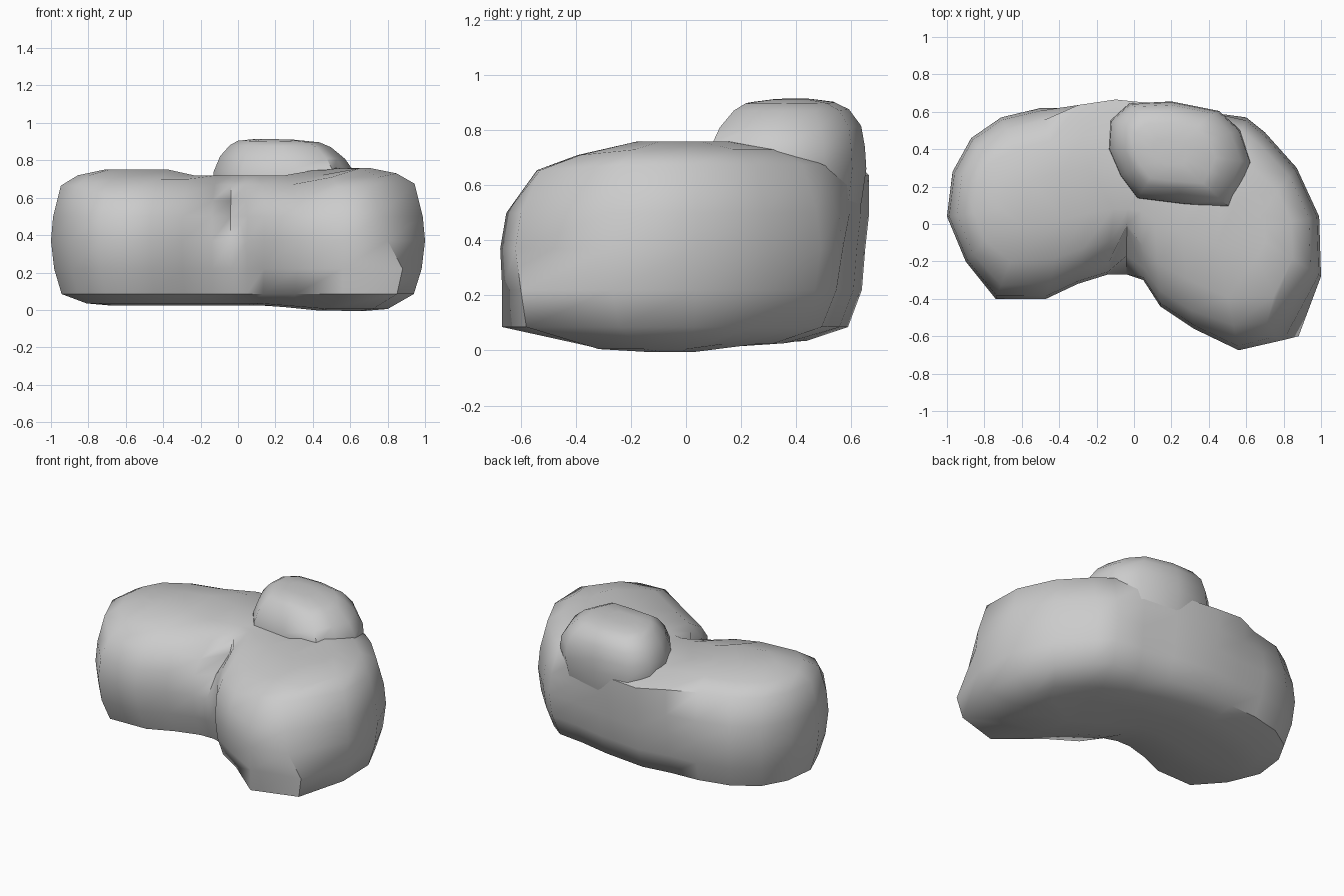
import bpy, bmesh, math
from mathutils import Vector

if "Cube" in bpy.data.objects:
    bpy.data.objects.remove(bpy.data.objects["Cube"])


def loft(name, rings):
    """Skin a stack of equal-length rings and cap both ends."""
    bm = bmesh.new()
    loops = [[bm.verts.new(p) for p in ring] for ring in rings]
    n = len(loops[0])
    for a, b in zip(loops, loops[1:]):
        for i in range(n):
            j = (i + 1) % n
            bm.faces.new((a[i], a[j], b[j], b[i]))
    bm.faces.new(loops[0][::-1])
    bm.faces.new(loops[-1])
    bmesh.ops.triangulate(bm, faces=[f for f in bm.faces if len(f.verts) > 4])
    bmesh.ops.recalc_face_normals(bm, faces=bm.faces[:])
    mesh = bpy.data.meshes.new(name)
    bm.to_mesh(mesh)
    bm.free()
    obj = bpy.data.objects.new(name, mesh)
    bpy.context.collection.objects.link(obj)
    bpy.ops.object.select_all(action='DESELECT')
    obj.select_set(True)
    bpy.context.view_layer.objects.active = obj
    bpy.ops.object.shade_smooth_by_angle(angle=math.radians(52))
    return obj


# kidney-shaped body: plan outline shrunk toward a curved spine per level
outline = [(-1, .04), (-.9, -.2), (-.74, -.4), (-.47, -.4), (-.3, -.32),
           (-.14, -.27), (-.04, -.27), (.05, -.3), (.14, -.44), (.32, -.56),
           (.56, -.675), (.84, -.6), (1, -.28), (.99, .04), (.87, .3),
           (.7, .49), (.6, .57), (.42, .61), (.2, .65), (-.1, .68),
           (-.3, .65), (-.5, .62), (-.71, .57), (-.87, .46), (-.97, .28)]
NOTCH, TIP, CORNER = 6, 10, 11
# leaning front corner of the right lobe, by level
corner_xy = {.085: (.85, -.58), .22: (.88, -.6), .37: (.8, -.62),
             .5: (.76, -.6), .65: (.71, -.53)}


def spine(x):
    x = max(-.62, min(.6, x * .72))
    return Vector((x, .2 - .28 * x * x - (.22 * x if x > 0 else 0)))


def shrink(i, z, f):
    """Local changes of the inset: wide front foot, full upper back."""
    if i == TIP:
        if .05 < z < .3:
            return .01
        if .6 < z < .7:
            return .18
    if 17 <= i <= 20:
        if .3 < z < .4:
            return .06
        if .6 < z < .7:
            return .03
        if .05 < z < .3:
            return f + .04
    return f


def lift(i, p, z):
    """Gentle height changes along the top and bottom."""
    if z < .06:
        return -.03 * max(0, min(1, (p.x - .15) / .3)) * (1 if p.y < .1 else .4)
    if z < .6:
        return 0
    h = -.015
    if p.x < -.25:
        h = .015
    elif p.x > .45:
        h = .025
    if 1 < i < 12:        # lower front rim
        h -= .05 if z < .7 else (.02 if z < .72 else 0)
        if i > 9 and z < .7:
            h += .03
    return h


# z, shrink toward spine, y of the front notch
levels = [(.025, .8, None), (.035, .5, None), (.085, .15, None), (.22, .045, None),
          (.37, 0, None), (.5, .03, -.17), (.65, .14, -.03),
          (.705, .38, 0), (.735, .75, None)]
rings = []
for z, f, notch in levels:
    ring = []
    for i, (x, y) in enumerate(outline):
        p = Vector((x, y)).lerp(spine(x), shrink(i, z, f))
        if i == NOTCH and notch is not None:
            p.y = notch
        if i == CORNER and z in corner_xy:
            p = Vector(corner_xy[z])
        ring.append((p.x, p.y, z + lift(i, p, z)))
    rings.append(ring)
loft("body", rings)

# rounded lump on the rear right of the top, sinking smoothly into the back
lump = [(-.12, .55), (-.13, .4), (-.07, .26), (.02, .14), (.26, .11),
        (.51, .09), (.57, .21), (.62, .33), (.56, .5), (.45, .6),
        (.2, .65), (-.02, .64)]
centre = Vector((.18, .39))
rings = []
for z, f in [(.3, .25), (.55, .04), (.66, -.02), (.74, 0), (.82, .11), (.88, .28), (.905, .42), (.917, .75)]:
    ring = []
    for x, y in lump:
        p = Vector((x, y)).lerp(centre, f)
        if y > .5 and .8 < z < .9:
            p.y += .015
        ring.append((p.x, p.y, z - (.02 * p.x if z > .8 else 0)))
    rings.append(ring)
loft("top_lump", rings)
